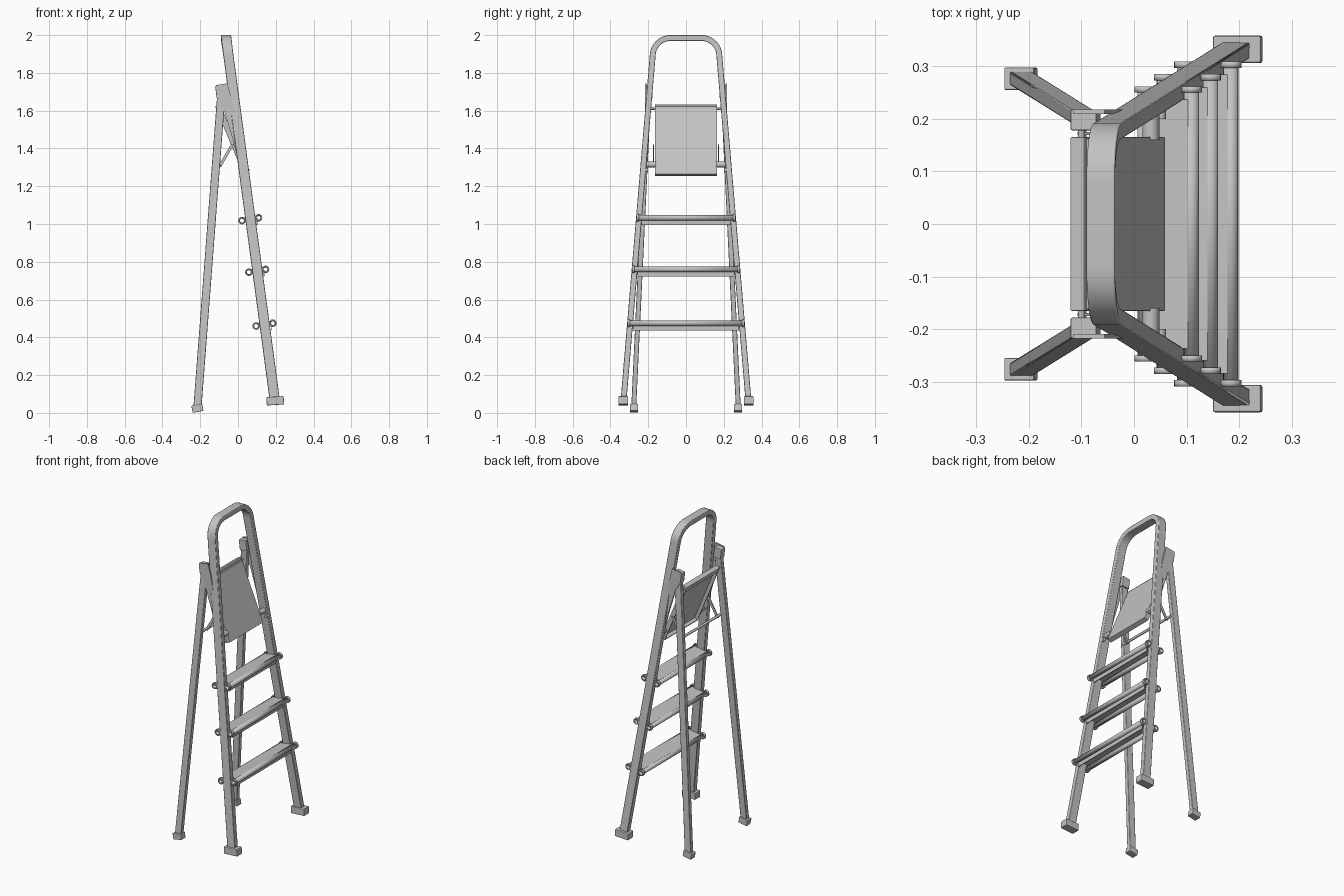
import bpy, bmesh, math
from mathutils import Vector, Matrix

cube = bpy.data.objects.get("Cube")
if cube:
    bpy.data.objects.remove(cube, do_unlink=True)

metal = bpy.data.materials.new("plain_grey")
metal.use_nodes = True
GREY = (0.55, 0.55, 0.55, 1)
metal.diffuse_color = GREY
metal.node_tree.nodes["Principled BSDF"].inputs["Base Color"].default_value = GREY


def finish(name, bm, bevel=0, wall=0, smooth=False):
    bmesh.ops.recalc_face_normals(bm, faces=bm.faces)
    mesh = bpy.data.meshes.new(name)
    bm.to_mesh(mesh)
    bm.free()
    ob = bpy.data.objects.new(name, mesh)
    bpy.context.collection.objects.link(ob)
    mesh.materials.append(metal)
    if wall:
        ob.modifiers.new("wall", "SOLIDIFY").thickness = wall
    if bevel:
        mod = ob.modifiers.new("bevel", "BEVEL")
        mod.width, mod.segments = bevel, 2
    if smooth:
        bpy.ops.object.select_all(action="DESELECT")
        ob.select_set(True)
        bpy.context.view_layer.objects.active = ob
        bpy.ops.object.shade_smooth_by_angle(angle=math.radians(35))
    return ob


def box(name, center, size, tilt=0, bevel=0):
    bm = bmesh.new()
    m = Matrix.Translation(center) @ Matrix.Rotation(tilt, 4, "Y") @ Matrix.Diagonal((*size, 1))
    bmesh.ops.create_cube(bm, size=1, matrix=m)
    return finish(name, bm, bevel)


def rod(name, a, b, r, hollow=0, sides=16):
    a, b = Vector(a), Vector(b)
    d = b - a
    m = Matrix.Translation((a + b) / 2) @ d.to_track_quat("Z", "Y").to_matrix().to_4x4()
    bm = bmesh.new()
    bmesh.ops.create_cone(bm, cap_ends=not hollow, segments=sides, radius1=r, radius2=r,
                          depth=d.length, matrix=m)
    return finish(name, bm, wall=hollow, smooth=True)


def sweep(name, path, thick, depth, bevel=0.003):
    """Rectangular bar along a path; thick lies in the YZ plane, depth along X."""
    bm = bmesh.new()
    rings = []
    for i, p in enumerate(path):
        t = (path[min(i + 1, len(path) - 1)] - path[max(i - 1, 0)])
        n = Vector((0, -t.z, t.y)).normalized() * thick / 2
        e = Vector((depth / 2, 0, 0))
        rings.append([bm.verts.new(p + q) for q in (n + e, n - e, -n - e, -n + e)])
    for r, s in zip(rings, rings[1:]):
        for k in range(4):
            bm.faces.new((r[k], r[k - 1], s[k - 1], s[k]))
    bm.faces.new(rings[0])
    bm.faces.new(rings[-1])
    return finish(name, bm, bevel, smooth=True)


def plate(name, outline, y0, y1):
    """Flat XZ outline pushed from y0 to y1."""
    bm = bmesh.new()
    f = bm.faces.new([bm.verts.new((x, y0, z)) for x, z in outline])
    new = bmesh.ops.extrude_face_region(bm, geom=[f])["geom"]
    bmesh.ops.translate(bm, vec=(0, y1 - y0, 0),
                        verts=[v for v in new if isinstance(v, bmesh.types.BMVert)])
    return finish(name, bm)


def rail_x(z):
    return 0.197 - 0.1345 * (z - 0.05)


def rail_y(z):
    return 0.332 - 0.0845 * (z - 0.05)


# Front frame: two splayed rails joined by a rounded handle
TOP, R = 1.985, 0.095
half = [(rail_y(0.06), 0.06)]
yc = rail_y(TOP - R) - R
for i in range(11):
    a = math.pi / 2 * i / 10
    half.append((yc + R * math.cos(a), TOP - R + R * math.sin(a)))
loop = half + [(-y, z) for y, z in reversed(half)]
sweep("front_frame", [Vector((rail_x(z), y, z)) for y, z in loop], 0.031, 0.054)

# Steps: hollow rolled edges with a thin tread between the rails
for i, z in enumerate((1.025, 0.752, 0.467)):
    x, w = rail_x(z), rail_y(z)
    xb, xf, end = x - 0.045, x + 0.043, w + 0.012
    for label, xe, ze in (("rear", xb, z - 0.007), ("front", xf, z + 0.008)):
        rod(f"step_{i}_{label}_edge", (xe, -end, ze), (xe, end, ze), 0.0145, hollow=0.004)
        for s in (-1, 1):
            rod(f"step_{i}_{label}_collar", (xe, s * (end - 0.012), ze), (xe, s * end, ze),
                0.02, hollow=0.006)
    box(f"step_{i}_tread", ((xb + xf) / 2, 0, z + 0.012), (xf - xb, 2 * w - 0.026, 0.006),
        tilt=-0.16)
    box(f"step_{i}_front_lip", (xf - 0.008, 0, z - 0.012), (0.005, 2 * w - 0.03, 0.035))

# Folded platform: a shallow tray, open at the back
low, high = Vector((0.056, 0, 1.262)), Vector((-0.098, 0, 1.632))
mid, span = (low + high) / 2, (high - low).length
tilt = math.atan2(high.x - low.x, high.z - low.z)
turn = Matrix.Rotation(tilt, 3, "Y")


def tray(name, offset, size):
    box(name, mid + turn @ Vector(offset), size, tilt, 0.002)


tray("platform_panel", (0, 0, 0), (0.008, 0.33, span))
for s in (-1, 1):
    tray("platform_side_skirt", (-0.012, s * 0.161, 0), (0.026, 0.008, span))
    tray("platform_end_skirt", (-0.012, 0, s * (span / 2 - 0.004)), (0.026, 0.33, 0.008))
box("platform_rear_bar", (-0.1, 0, 1.61), (0.032, 0.325, 0.026), -0.08, 0.003)
rod("platform_top_pin", (-0.1, -0.205, 1.61), (-0.1, 0.205, 1.61), 0.006)
rod("rear_cross_rod", (-0.098, -0.215, 1.31), (-0.098, 0.215, 1.31), 0.008)

for s in (-1, 1):
    # Rear leg with its tilted shoe
    sweep("rear_leg", [Vector((-0.215, s * 0.277, 0.025)), Vector((-0.088, s * 0.198, 1.69))],
          0.026, 0.043)
    box("rear_foot", (-0.215, s * 0.276, 0.0245), (0.058, 0.043, 0.038), -0.19, 0.003)

    # Front shoe
    box("front_foot", (0.197, s * 0.332, 0.064), (0.092, 0.052, 0.044), -0.06, 0.004)

    # Hinge cap and the tapering plate that joins rear leg to rail
    box("hinge_cap", (-0.092, s * 0.198, 1.7), (0.05, 0.04, 0.066), -0.13, 0.003)
    plate("hinge_plate", [(-0.116, 1.735), (-0.056, 1.745), (-0.03, 1.645), (0.0, 1.45),
                          (0.01, 1.3), (-0.028, 1.45), (-0.08, 1.62), (-0.108, 1.665)],
          s * 0.209, s * 0.218)

    # Brace from the rear rod up to the platform, and the platform pivot
    sweep("platform_brace", [Vector((-0.098, s * 0.172, 1.302)), Vector((-0.03, s * 0.172, 1.42))],
          0.006, 0.018, 0)
    rod("platform_pivot", (0.032, s * 0.16, 1.315), (0.032, s * 0.212, 1.315), 0.016)
    rod("pivot_knob", (0.05, s * 0.2, 1.285), (0.05, s * 0.215, 1.285), 0.011)
